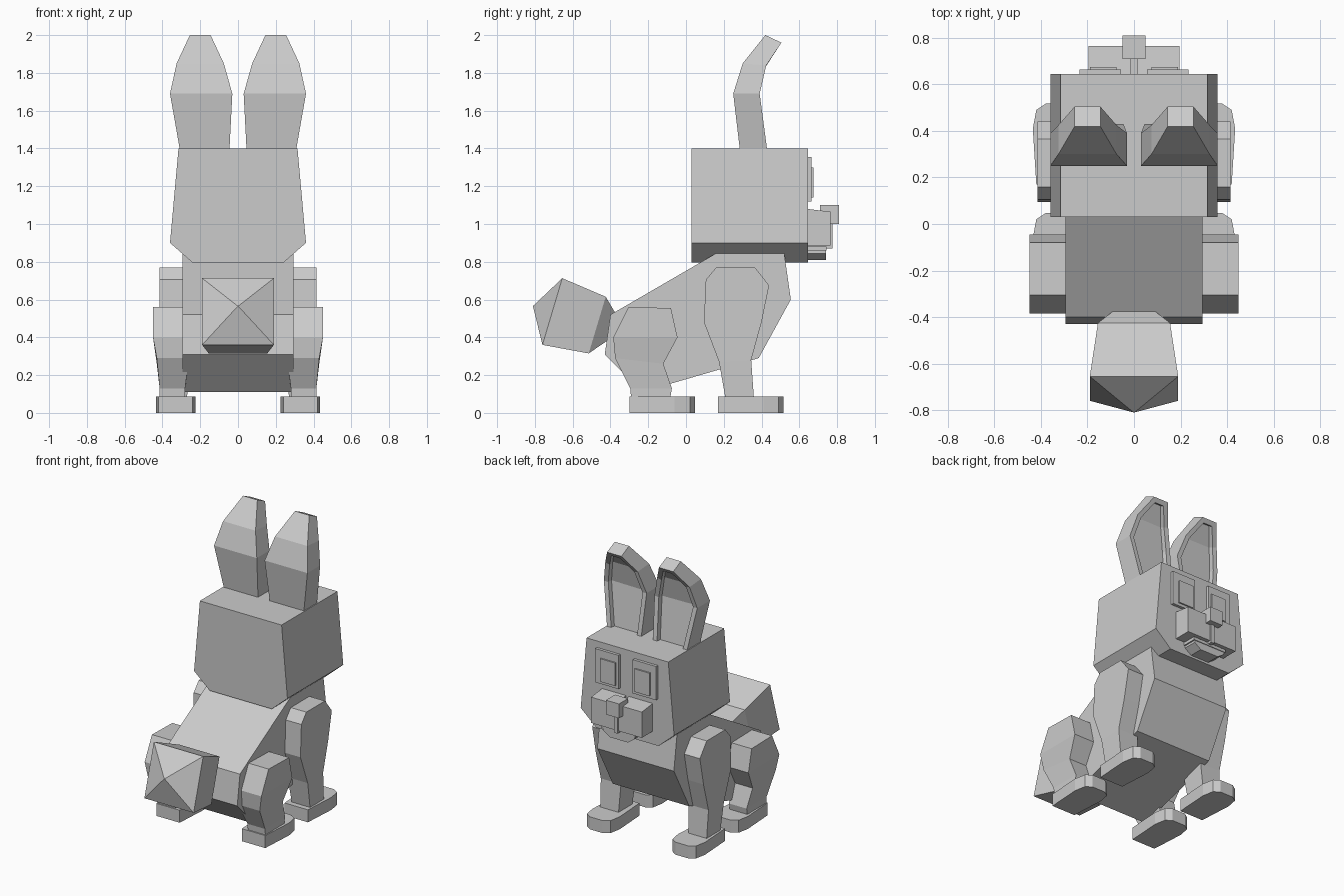
import bpy, bmesh
from mathutils import Vector

if "Cube" in bpy.data.objects:
    bpy.data.objects.remove(bpy.data.objects["Cube"])

GREY = (0.6, 0.6, 0.6, 1)
mat = bpy.data.materials.new("soft grey")
mat.use_nodes = True
mat.diffuse_color = GREY
mat.node_tree.nodes["Principled BSDF"].inputs["Base Color"].default_value = GREY


def finish(name, bm):
    bmesh.ops.recalc_face_normals(bm, faces=bm.faces)
    mesh = bpy.data.meshes.new(name)
    bm.to_mesh(mesh)
    bm.free()
    mesh.materials.append(mat)
    ob = bpy.data.objects.new(name, mesh)
    bpy.context.collection.objects.link(ob)
    return ob


def bridge(bm, loops):
    """Skin a row of point loops, close both ends, return the side faces."""
    rows = [[bm.verts.new(p) for p in loop] for loop in loops]
    n = len(rows[0])
    sides = [bm.faces.new((a[i], a[(i + 1) % n], b[(i + 1) % n], b[i]))
             for a, b in zip(rows, rows[1:]) for i in range(n)]
    bm.faces.new(rows[0])
    bm.faces.new(rows[-1])
    bmesh.ops.recalc_face_normals(bm, faces=bm.faces)
    return sides


def loft(name, rings, side=1, recess=0):
    """Each ring is inner x, outer x, then its rear and front (y, z)."""
    bm = bmesh.new()
    loops = [[(side * x0, *r), (side * x1, *r), (side * x1, *f), (side * x0, *f)]
             for x0, x1, r, f in rings]
    sides = bridge(bm, loops)
    if recess:
        bmesh.ops.inset_region(bm, faces=sides[2::4], thickness=0.032,
                               use_even_offset=True)
        bmesh.ops.inset_region(bm, faces=sides[2::4], thickness=0.004,
                               depth=-recess, use_even_offset=True)
    return finish(name, bm)


def prism(name, profile, axis, lo, hi, side=1):
    """Extrude a 2D profile along one axis."""
    def place(p, d):
        q = list(p)
        q.insert("xyz".index(axis), d)
        q[0] *= side
        return Vector(q)
    bm = bmesh.new()
    bridge(bm, [[place(p, d) for p in profile] for d in (lo, hi)])
    return finish(name, bm)


def box(name, x0, x1, y0, y1, z0, z1, side=1):
    return prism(name, [(x0, y0), (x1, y0), (x1, y1), (x0, y1)], "z", z0, z1, side)


# Torso
prism("body", [(-.40, .52), (.16, .845), (.52, .845), (.555, .60),
               (.385, .29), (-.235, .11), (-.43, .31)], "x", -.295, .295)

# Head with bevelled jaw line
prism("head", [(-.315, 1.4), (.315, 1.4), (.36, .90), (.24, .795),
               (-.24, .795), (-.36, .90)], "y", .03, .645)

# Bushy tail: pointed end, block, tapered root
loft("tail", [(-.002, .002, (-.81, .566), (-.81, .564)),
              (-.19, .19, (-.655, .713), (-.76, .36)),
              (-.155, .155, (-.425, .615), (-.515, .315)),
              (-.09, .09, (-.375, .53), (-.42, .38))])

for side, label in ((1, "left"), (-1, "right")):
    # Ear with a hollow front
    loft(label + "_ear", [(.047, .302, (.289, 1.36), (.434, 1.36)),
                          (.03, .36, (.25, 1.69), (.39, 1.69)),
                          (.075, .325, (.30, 1.85), (.425, 1.84)),
                          (.145, .255, (.42, 2.0), (.505, 1.96))], side, .03)

    # Legs, from the top down
    loft(label + "_front_leg", [(.25, .415, (.16, .77), (.365, .77)),
                                (.25, .415, (.105, .705), (.44, .675)),
                                (.25, .415, (.095, .48), (.40, .48)),
                                (.26, .415, (.175, .27), (.345, .28)),
                                (.27, .41, (.21, .07), (.36, .07))], side)
    loft(label + "_hind_leg", [(.25, .45, (-.305, .56), (-.08, .555)),
                               (.25, .45, (-.385, .40), (-.045, .40)),
                               (.26, .43, (-.375, .29), (-.12, .26)),
                               (.28, .415, (-.295, .13), (-.075, .13)),
                               (.28, .415, (-.29, .07), (-.085, .07))], side)

    # Feet with clipped toes
    for part, heel in (("front", .17), ("hind", -.30)):
        half = [(.09, 0), (.105, .24), (.09, .32), (.05, .347)]
        outline = ([(.33 + w, heel + d) for w, d in half]
                   + [(.33 - w, heel + d) for w, d in reversed(half)])
        prism(f"{label}_{part}_foot", outline, "z", 0, .087, side)

    # Eye surround, eye and muzzle lobe
    box(label + "_eye_surround", .055, .235, .64, .665, 1.12, 1.355, side)
    box(label + "_eye", .075, .19, .66, .675, 1.14, 1.30, side)
    loft(label + "_muzzle", [(.012, .195, (.64, .885), (.765, .885)),
                             (.012, .195, (.64, 1.08), (.765, 1.065))], side)

# Nose, lip seam and mouth
box("nose", -.05, .05, .71, .81, 1.0, 1.10)
box("lip_seam", -.014, .014, .64, .775, .87, 1.02)
box("upper_lip", -.13, .13, .64, .745, .86, .88)
prism("lower_jaw", [(-.12, .865), (.12, .865), (.12, .845), (.07, .81),
                    (-.07, .81), (-.12, .845)], "y", .62, .74)
